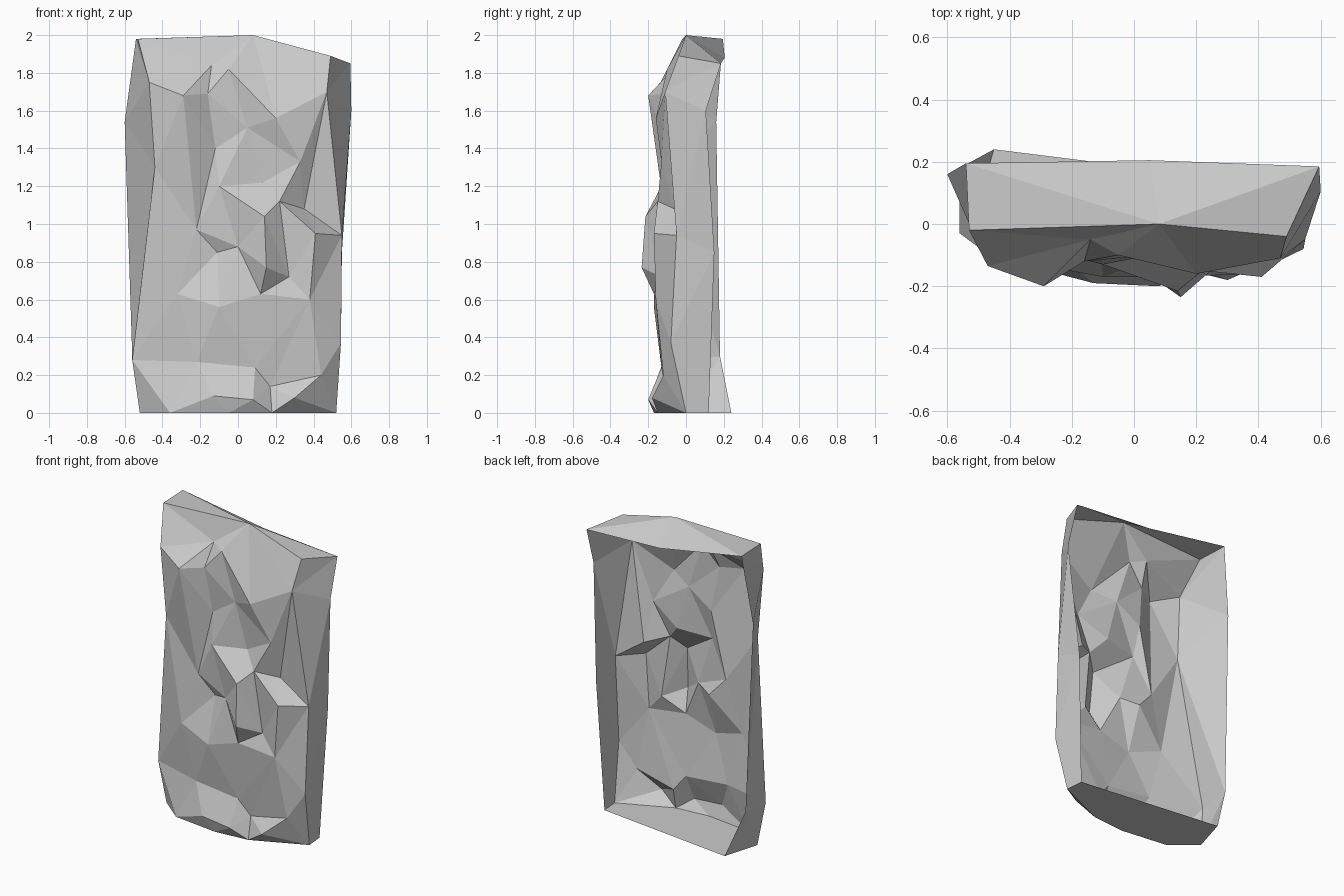
import bpy, bmesh
from mathutils import Vector
from mathutils.geometry import delaunay_2d_cdt

if "Cube" in bpy.data.objects:
    bpy.data.objects.remove(bpy.data.objects["Cube"])

# Rims of the open-backed rock shell (x, y, z), running downwards
left_front = [(-.53, -.02, 1.98), (-.47, -.135, 1.75), (-.44, -.12, 1.3),
              (-.56, -.03, .28), (-.52, 0, 0)]
left_back = [(-.54, .195, 1.98), (-.6, .16, 1.54), (-.56, .18, .3), (-.45, .24, 0)]
right_front = [(.49, -.04, 1.89), (.47, -.11, 1.7), (.55, -.05, .94),
               (.545, -.08, .37), (.52, 0, 0)]
right_back = [(.595, .185, 1.85), (.6, .105, 1.6), (.55, .15, .85), (.51, .12, 0)]
top_mid, top_back = (.08, 0, 2), (.05, .205, 1.88)
bottom_front = [(-.36, -.13, 0), (-.05, -.17, 0), (.18, -.15, 0)]

# Ridges and grooves of the rock face, each a short path
left_ridge = [(-.29, -.2, 1.68), (-.22, -.1, .97)]
left_groove = [(-.14, -.05, 1.84), (-.16, -.12, 1.69), (-.12, -.09, 1.4)]
right_spur = [(-.05, -.1, 1.82), (.2, -.16, 1.56), (.33, -.13, 1.33), (.35, -.06, 1.08)]
middle_ridge = [(.05, -.1, 1.51), (-.1, -.13, 1.2), (0, -.13, .88), (-.1, -.17, .56)]
pillar = [(.13, -.09, 1.22), (.14, -.215, 1.04), (.15, -.235, .77),
          (.12, -.17, .63), (.09, -.13, .24)]
pillar_side = [(.22, -.15, 1.12), (.27, -.13, .72), (.41, -.17, .95)]
slope = [(-.11, -.08, .85), (-.32, -.13, .63), (-.22, -.12, .27), (-.13, -.19, .09)]
boulders = [(.08, -.2, .07), (.17, -.11, .14), (.38, -.16, .6), (.44, -.12, .2),
            (.3, -.18, .08)]
creases = [left_ridge, left_groove, right_spur, middle_ridge, pillar,
           pillar_side, slope, boulders]

bm = bmesh.new()


def face(points):
    bm.faces.new([bm.verts.new(p) for p in points])


def bridge(a, b):
    """Triangle strip between two rims running downwards."""
    i = j = 0
    while i < len(a) - 1 or j < len(b) - 1:
        if j == len(b) - 1 or (i < len(a) - 1 and a[i + 1][2] >= b[j + 1][2]):
            face([a[i], a[i + 1], b[j]])
            i += 1
        else:
            face([a[i], b[j + 1], b[j]])
            j += 1


# Front rock face: triangulate outline and creases, seen from the front
outline = left_front + bottom_front + right_front[::-1] + [top_mid]
points = outline + [p for c in creases for p in c]
edges = [(points.index(p), points.index(q)) for c in creases for p, q in zip(c, c[1:])]
# Deep right groove runs up to the shoulder rim, the buttress to the left rim
edges += [(points.index(right_front[1]), points.index(right_spur[-1])),
          (points.index(left_front[1]), points.index(left_ridge[0])),
          (points.index(left_groove[-1]), points.index(left_ridge[-1]))]
flat = [Vector((p[0], p[2])) for p in points]
co, _, tris, origin, _, _ = delaunay_2d_cdt(flat, edges, [list(range(len(outline)))], 1, 1e-5)


def lift(i):
    """Give a flat point its depth back."""
    if origin[i]:
        return points[origin[i][0]]
    near = min(points, key=lambda p: (p[0] - co[i].x) ** 2 + (p[2] - co[i].y) ** 2)
    return (co[i].x, near[1], co[i].y)


for t in tris:
    face([lift(i) for i in t])

# Side walls, top slab and flat foot; the back stays open
bridge(left_front, left_back)
bridge(right_front, right_back)
top_rim = [left_front[0], left_back[0], top_back, right_back[0], right_front[0]]
for p, q in zip(top_rim, top_rim[1:]):
    face([top_mid, p, q])
face([left_front[-1]] + bottom_front + [right_front[-1], right_back[-1], left_back[-1]])

bmesh.ops.remove_doubles(bm, verts=bm.verts, dist=1e-4)
bmesh.ops.recalc_face_normals(bm, faces=bm.faces)
if sum(f.normal.y * f.calc_area() for f in bm.faces) > 0:
    bmesh.ops.reverse_faces(bm, faces=bm.faces)
mesh = bpy.data.meshes.new("rock_face")
bm.to_mesh(mesh)
bm.free()
bpy.context.collection.objects.link(bpy.data.objects.new("rock_face", mesh))
